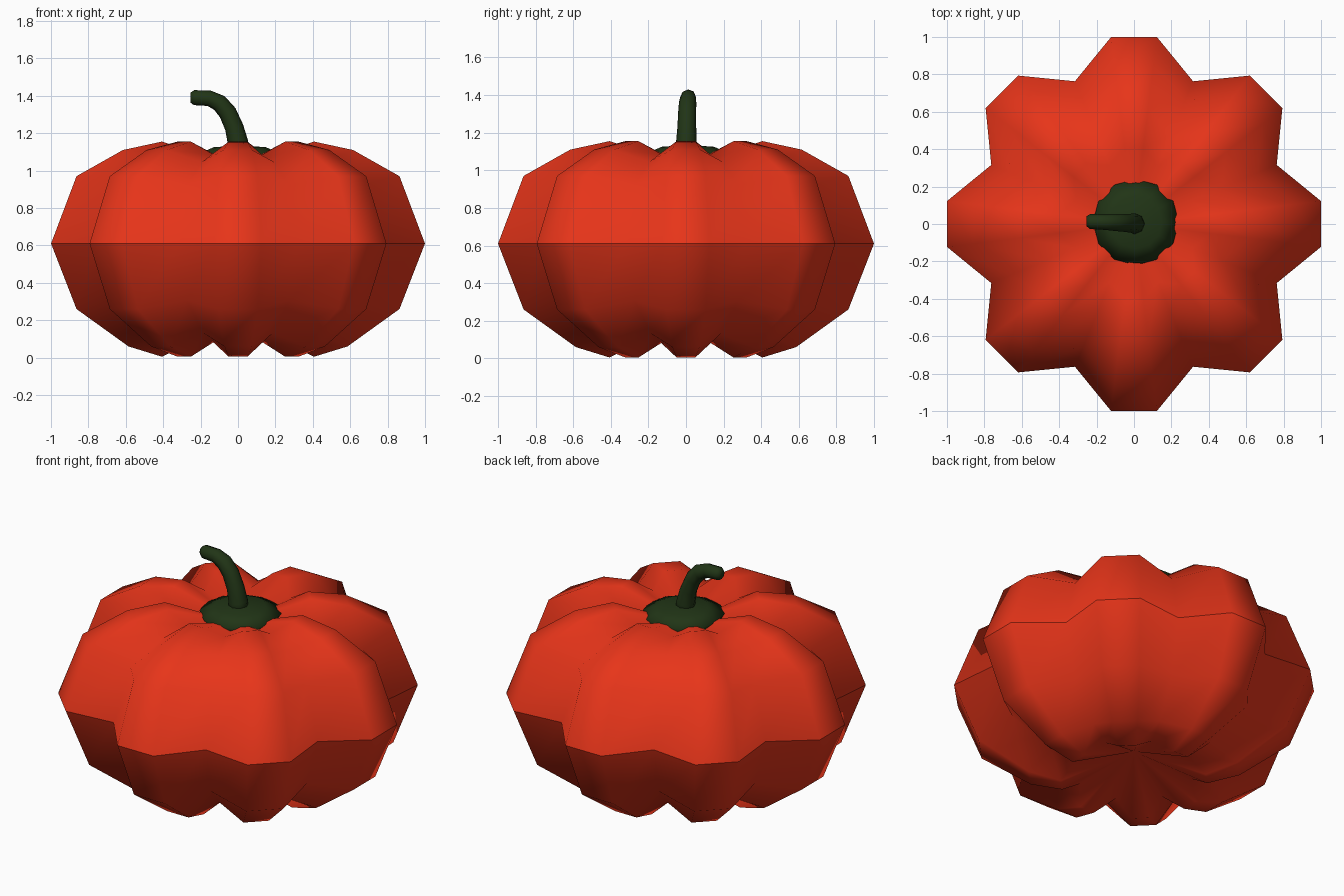
import bpy, bmesh
from math import sin, cos, radians
from mathutils import Vector

if "Cube" in bpy.data.objects:
    bpy.data.objects.remove(bpy.data.objects["Cube"])


def material(name, color):
    m = bpy.data.materials.new(name)
    m.diffuse_color = (*color, 1)
    m.use_nodes = True
    m.node_tree.nodes["Principled BSDF"].inputs["Base Color"].default_value = m.diffuse_color
    return m


def finish(name, bm, mat):
    bmesh.ops.recalc_face_normals(bm, faces=bm.faces)
    for f in bm.faces:
        f.smooth = True
    me = bpy.data.meshes.new(name)
    bm.to_mesh(me)
    bm.free()
    me.materials.append(mat)
    ob = bpy.data.objects.new(name, me)
    bpy.context.collection.objects.link(ob)
    return ob


def bridge(bm, a, b):
    n = len(a)
    for i in range(n):
        bm.faces.new((a[i], a[(i + 1) % n], b[(i + 1) % n], b[i]))


def fan(bm, ring, co):
    c = bm.verts.new(co)
    n = len(ring)
    for i in range(n):
        bm.faces.new((ring[i], ring[(i + 1) % n], c))


orange = material("skin_red", (0.8, 0.035, 0.01))
green = material("stem_green", (0.015, 0.035, 0.008))

# Ribbed body: eight flat-tipped lobes, valleys pulled in towards the core
MID = 0.61
profile = [(0.41, 0.005), (0.59, 0.06), (0.87, 0.26), (1.007, MID),
           (0.87, 0.97), (0.62, 1.11), (0.41, 1.155)]
bm = bmesh.new()
rings = []
for r, z in profile:
    ring = []
    for lobe in range(8):
        for offset, k, kz in ((-7, 1, 1), (7, 1, 1), (22.5, 0.82, 0.87)):
            a = radians(lobe * 45 + offset)
            ring.append(bm.verts.new((r * k * cos(a), r * k * sin(a), MID + (z - MID) * kz)))
    rings.append(ring)
for a, b in zip(rings, rings[1:]):
    bridge(bm, a, b)
fan(bm, rings[0], (0, 0, 0.2))
fan(bm, rings[-1], (0, 0, 1.02))
# Hard crease around the equator
equator = set(rings[3])
for e in bm.edges:
    if e.verts[0] in equator and e.verts[1] in equator:
        e.smooth = False
finish("pumpkin_body", bm, orange)

# Low domed cap under the stem
bm = bmesh.new()
rings = []
for r, z in ((0.2, 1.03), (0.23, 1.085), (0.14, 1.125)):
    rings.append([bm.verts.new((0.01 + r * cos(radians(30 * i)), 0.01 + r * sin(radians(30 * i)), z))
                  for i in range(12)])
for a, b in zip(rings, rings[1:]):
    bridge(bm, a, b)
fan(bm, rings[0], (0.01, 0.01, 1.02))
fan(bm, rings[-1], (0.01, 0.01, 1.135))
finish("stem_cap", bm, green)

# Curved stem swept along a bending path (x, z, radius)
path = [(0.005, 1.08, 0.058), (0, 1.15, 0.055), (-0.02, 1.23, 0.05), (-0.055, 1.31, 0.048),
        (-0.1, 1.362, 0.046), (-0.155, 1.387, 0.042), (-0.235, 1.39, 0.04), (-0.255, 1.39, 0.026)]
bm = bmesh.new()
rings = []
for i, (x, z, r) in enumerate(path):
    p, q = path[max(i - 1, 0)], path[min(i + 1, len(path) - 1)]
    t = Vector((q[0] - p[0], 0, q[1] - p[1])).normalized()
    side, up = Vector((0, 1, 0)), Vector((t.z, 0, -t.x))
    c = Vector((x, 0.015 * i / 7, z))
    rings.append([bm.verts.new(c + side * r * cos(radians(45 * k)) + up * r * sin(radians(45 * k)))
                  for k in range(8)])
for a, b in zip(rings, rings[1:]):
    bridge(bm, a, b)
bm.faces.new(rings[0])
bm.faces.new(rings[-1])
finish("stem", bm, green)
